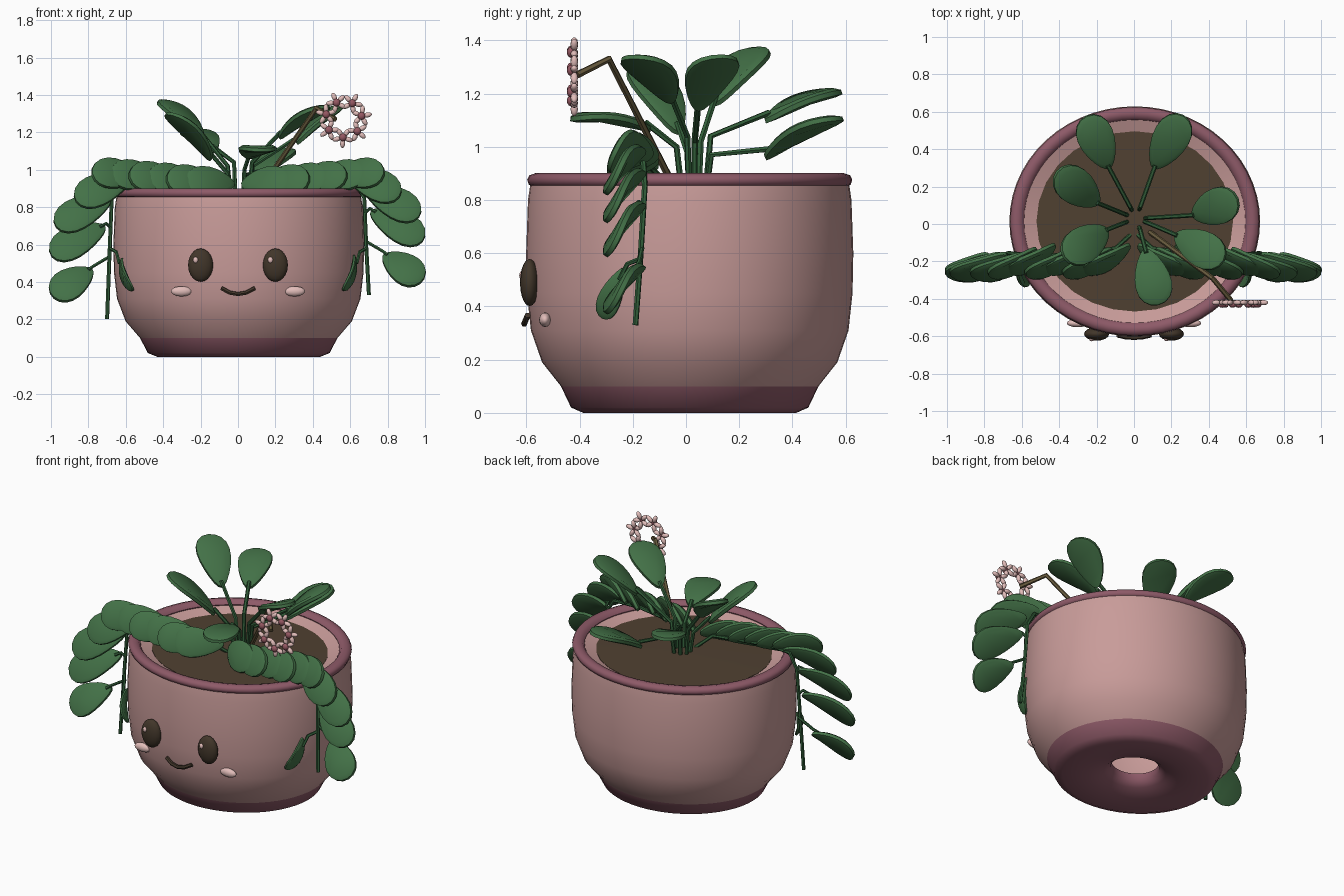
import bpy, bmesh, math
from mathutils import Vector, Matrix

cube = bpy.data.objects.get("Cube")
if cube:
    bpy.data.objects.remove(cube, do_unlink=True)


def material(name, r, g, b):
    m = bpy.data.materials.new(name)
    m.use_nodes = True
    m.diffuse_color = (r, g, b, 1)
    m.node_tree.nodes["Principled BSDF"].inputs["Base Color"].default_value = (r, g, b, 1)
    return m


PINK = material("pot pink", .58, .33, .32)
PLUM = material("rim plum", .27, .102, .138)
SOIL = material("soil brown", .08, .052, .031)
LEAF = material("leaf green", .056, .165, .063)
STEM = material("stem green", .032, .114, .042)
STALK = material("stalk olive", .141, .107, .048)
PETAL = material("pale pink", .76, .51, .49)
HEART = material("flower centre", .30, .098, .122)
DARK = material("face brown", .054, .037, .023)


def add_object(name, mesh, mat, angle=40):
    mesh.materials.clear()
    mesh.materials.append(mat)
    mesh.shade_smooth()
    mesh.set_sharp_from_angle(angle=math.radians(angle))
    ob = bpy.data.objects.new(name, mesh)
    bpy.context.collection.objects.link(ob)
    return ob


def finish(name, bm, mat, angle=40):
    bmesh.ops.recalc_face_normals(bm, faces=bm.faces)
    mesh = bpy.data.meshes.new(name)
    bm.to_mesh(mesh)
    bm.free()
    return add_object(name, mesh, mat, angle)


def bridge(bm, a, b):
    n = len(a)
    for i in range(n):
        bm.faces.new((a[i], a[(i + 1) % n], b[(i + 1) % n], b[i]))


def lathe(name, profile, mat, closed=False, cap=False, sides=56):
    """Turn a profile of (radius, height) into an oval ring shape."""
    bm = bmesh.new()
    rings = []
    for r, z in profile:
        rings.append([bm.verts.new((.004 + 1.09 * r * math.cos(a), .014 + r * math.sin(a), z))
                      for a in (2 * math.pi * i / sides for i in range(sides))])
    for a, b in zip(rings, rings[1:]):
        bridge(bm, a, b)
    if closed:
        bridge(bm, rings[-1], rings[0])
    if cap:
        bm.faces.new(rings[-1])
    return finish(name, bm, mat, 50)


def tube(name, points, radius, mat):
    cu = bpy.data.curves.new(name, 'CURVE')
    cu.dimensions = '3D'
    cu.bevel_depth = radius
    cu.bevel_resolution = 1
    cu.use_fill_caps = True
    sp = cu.splines.new('POLY')
    sp.points.add(len(points) - 1)
    for p, co in zip(sp.points, points):
        p.co = (*co, 1)
    ob = bpy.data.objects.new(name, cu)
    bpy.context.collection.objects.link(ob)
    bpy.context.view_layer.update()
    mesh = bpy.data.meshes.new_from_object(ob.evaluated_get(bpy.context.evaluated_depsgraph_get()))
    bpy.data.objects.remove(ob, do_unlink=True)
    return add_object(name, mesh, mat)


def leaf(name, base, tip, facing, width=.22, thick=.018):
    """Thick obovate blade from base to tip, its broad side towards facing."""
    base, tip = Vector(base), Vector(tip)
    along = tip - base
    side = along.cross(Vector(facing)).normalized()
    normal = side.cross(along).normalized()
    bm = bmesh.new()
    rings = []
    for scale, lift in ((.82, -thick), (1, -thick * .5), (1, thick * .5), (.82, thick)):
        ring = []
        for i in range(20):
            a = 2 * math.pi * i / 20
            t = (1 - math.cos(a)) / 2
            s = math.sin(a) * .5 * (.55 + .6 * t) * scale
            t = .55 + (t - .55) * scale
            arch = lift - .025 * (2 * t - 1) ** 2
            ring.append(bm.verts.new(base + along * t + side * s * width + normal * arch))
        rings.append(ring)
    for a, b in zip(rings, rings[1:]):
        bridge(bm, a, b)
    bm.faces.new(rings[0])
    bm.faces.new(rings[-1])
    return finish(name, bm, LEAF)


def ball(bm, centre, size, turn=0, u=16, v=10):
    """Ellipsoid, turned about the y axis."""
    mat = (Matrix.Translation(centre) @ Matrix.Rotation(turn, 4, 'Y')
           @ Matrix.Diagonal((*size, 1)))
    bmesh.ops.create_uvsphere(bm, u_segments=u, v_segments=v, radius=1, matrix=mat)


def blob(name, centre, size, mat):
    bm = bmesh.new()
    ball(bm, centre, size)
    return finish(name, bm, mat, 80)


# Pot: body with inner wall, foot with drain hole, rolled rim, soil
lathe("pot_body", [(.13, .1), (.42, .12), (.54, .32), (.56, .6), (.55, .86), (.6, .855), (.608, .8),
                   (.615, .6), (.612, .45), (.597, .31), (.555, .19), (.484, .1)], PINK)
lathe("pot_foot", [(.484, .1), (.446, .02), (.4, 0), (.26, .005), (.17, .03), (.135, .06),
                   (.13, .1)], PLUM)
lathe("pot_rim", [(.588, .85), (.605, .858), (.611, .876), (.603, .893), (.58, .901),
                  (.555, .895), (.543, .876), (.55, .856)], PLUM, closed=True)
lathe("inner_lip", [(.552, .872), (.47, .842)], PINK)
lathe("soil", [(.482, .82), (.482, .848), (.3, .852), (.1, .856)], SOIL, cap=True, sides=28)

# Face
for sx, label in ((-1, "right"), (1, "left")):
    blob(label + "_eye", (sx * .2, -.588, .49), (.067, .036, .089), DARK)
    blob(label + "_eye_glint", (sx * .2 - .026, -.615, .517), (.014, .012, .017), PETAL)
    blob(label + "_cheek", (sx * .302, -.53, .35), (.057, .022, .027), PETAL)
tube("mouth", [(-.088, -.595, .367), (-.045, -.605, .343), (0, -.608, .335),
               (.045, -.605, .343), (.09, -.595, .367)], .012, DARK)

# Upright leaves: base, tip, height of the stem bend
UPRIGHT = [
    ((-.13, .29, 1.12), (-.25, .57, 1.23), 1.04),
    ((.1, .29, .98), (.26, .57, 1.13), .97),
    ((-.18, .1, 1.18), (-.40, .27, 1.39), 1.02),
    ((.3, .04, 1.16), (.54, .13, 1.36), 1.02),
    ((-.13, -.02, 1.07), (-.36, -.17, 1.32), .98),
    ((.21, -.05, 1.19), (.47, -.19, 1.36), 1.04),
    ((.06, -.13, 1.09), (.13, -.43, 1.13), 1.0),
]
for n, (base, tip, bend) in enumerate(UPRIGHT, 1):
    out = Vector((base[0], base[1] - .03, 0)).normalized()
    root = Vector((.01, .03, .84)) + out * .05
    knee = Vector((root.x, root.y, bend)) + out * .02
    inside = Vector(base).lerp(Vector(tip), .08)
    tube(f"upright_stem_{n}", [root, knee, inside], .012, STEM)
    leaf(f"upright_leaf_{n}", base, tip, (0, 0, 1))

# Trailing vines with leaves hanging over both sides of the rim
HANGING = [((.58, .99), (.86, .87)), ((.68, .91), (.965, .76)),
           ((.71, .79), (.985, .63)), ((.78, .56), (.975, .41))]
for sx, label, drop in ((-1, "right", .08), (1, "left", 0)):
    path = [(.01, -.05, .84), (.1, -.13, .92), (.45, -.17, .94), (.62, -.16, .94),
            (.675, -.155, .85), (.685, -.17, .6), (.7, -.19, .33 - drop * 1.6)]
    tube(label + "_vine", [(sx * x, y, z) for x, y, z in path], .011, STEM)
    for i in range(6):
        x = .01 + .1 * i
        z = .935 + .009 * i
        leaf(f"{label}_trailing_leaf_{i + 1}", (sx * x, -.13 - .02 * (i % 2), z),
             (sx * (x + .26), -.27 - .02 * (i % 2), z + .005), (sx * .3, -.9, .35), .2)
    for i, ((bx, bz), (tx, tz)) in enumerate(HANGING, 1):
        d = drop * min(1, i / 3)
        base = Vector((sx * bx, -.18, bz - d))
        tip = Vector((sx * (tx + .12 * d), -.3, tz - d))
        leaf(f"{label}_hanging_leaf_{i}", base, tip, (sx * .3, -.9, .3), .21)
        start = (sx * min(bx, .68), -.165, bz - d + (.06 if i == 4 else -.02))
        tube(f"{label}_petiole_{i}", [start, base.lerp(tip, -.02), base.lerp(tip, .1)], .009, STEM)
    # Narrow leaf tucked against the pot
    tube(label + "_tucked_petiole", [(sx * .685, -.17, .58), (sx * .65, -.22, .56),
                                     (sx * .635, -.25, .5)], .009, STEM)
    leaf(label + "_tucked_leaf", (sx * .645, -.24, .54 - drop * .2), (sx * .585, -.32, .35),
         (sx, -.1, .2), .1, .01)

# Flower stalk and ring of small blossoms
tube("flower_stalk", [(.08, -.04, .84), (.42, -.29, 1.33), (.52, -.41, 1.27)], .014, STALK)
petals, hearts = bmesh.new(), bmesh.new()
for k in range(7):
    a = 2 * math.pi * (k + .2) / 7
    c = Vector((.565 + .097 * math.cos(a), -.42, 1.27 + .097 * math.sin(a)))
    ball(hearts, c + Vector((0, -.012, 0)), (.021, .016, .021), 0, 10, 6)
    for j in range(5):
        b = a + 2 * math.pi * j / 5
        ball(petals, c + Vector((math.cos(b), 0, math.sin(b))) * .032,
             (.026, .014, .0135), -b, 10, 6)
finish("blossom_petals", petals, PETAL, 80)
finish("blossom_centres", hearts, HEART, 80)
